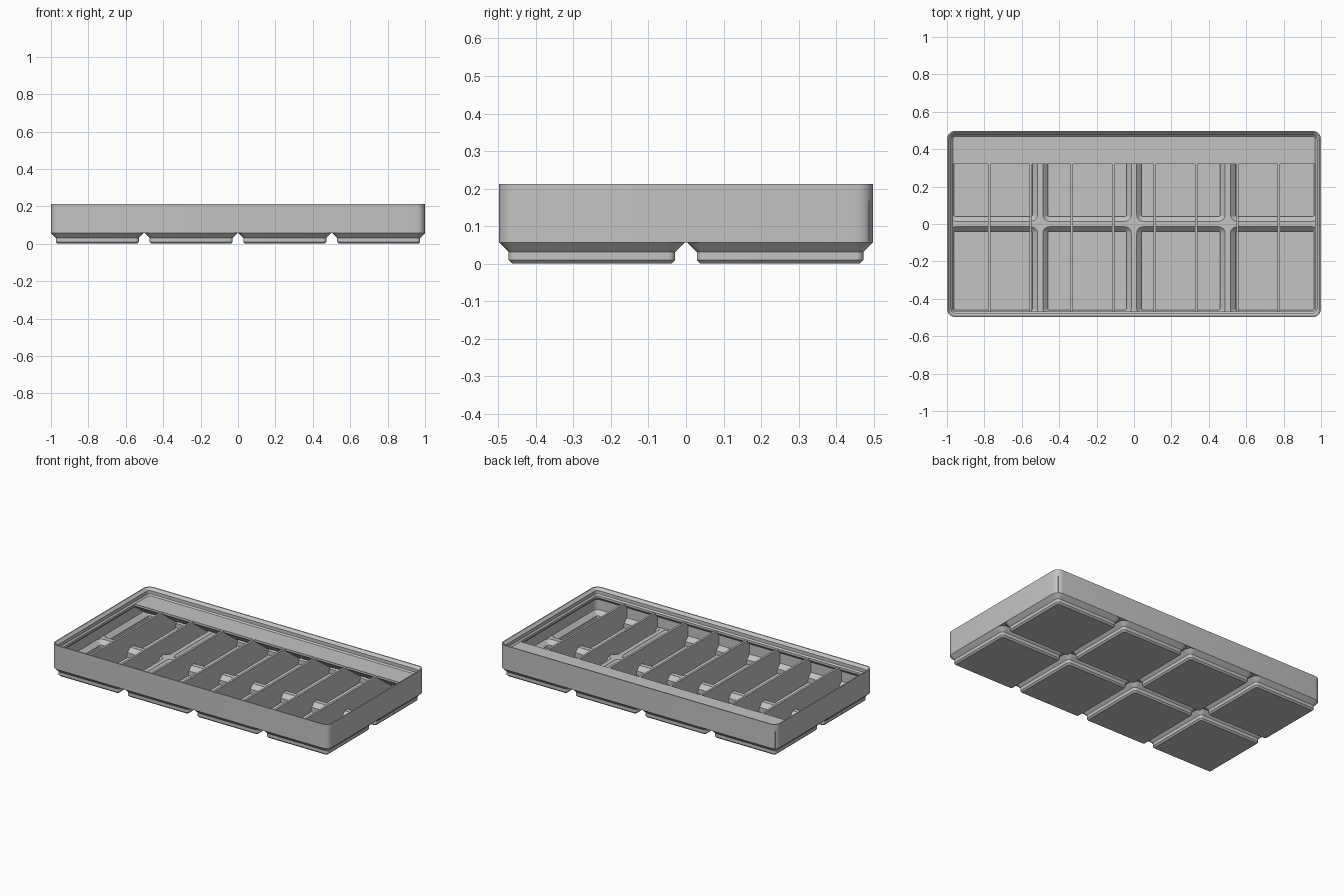
import bpy, bmesh, math

cube = bpy.data.objects.get("Cube")
if cube:
    bpy.data.objects.remove(cube, do_unlink=True)

MM = 2 / 167.5                      # millimetres to model units
PITCH = 42 * MM                     # grid cell size
HALF_X, HALF_Y = 1.0, 41.75 * MM    # outer half sizes
RADIUS = 3.75 * MM                  # outer corner radius
BASE_Z, SHELF_Z, TOP_Z = 4.75 * MM, 14 * MM, 17.8 * MM
CELLS = [((i - 1.5) * PITCH, (j - 0.5) * PITCH) for i in range(4) for j in range(2)]

grey = bpy.data.materials.new("plain grey")
grey.use_nodes = True
grey.diffuse_color = (0.55, 0.55, 0.55, 1)
bsdf = grey.node_tree.nodes["Principled BSDF"]
bsdf.inputs["Base Color"].default_value = grey.diffuse_color
bsdf.inputs["Roughness"].default_value = 0.6


def rounded_loop(hx, hy, r, steps=6):
    """Points of a rounded rectangle, anticlockwise."""
    pts = []
    for k, (sx, sy) in enumerate([(1, 1), (-1, 1), (-1, -1), (1, -1)]):
        for s in range(steps + 1):
            a = math.pi / 2 * (k + s / steps)
            pts.append((sx * (hx - r) + r * math.cos(a), sy * (hy - r) + r * math.sin(a)))
    return pts


def loft(bm, centre, hx, hy, radius, profile):
    """Closed solid from (inset, z) steps of a rounded rectangle."""
    rings = []
    for inset, z in profile:
        loop = rounded_loop(hx - inset, hy - inset, max(radius - inset, 0.004))
        rings.append([bm.verts.new((centre[0] + x, centre[1] + y, z)) for x, y in loop])
    n = len(rings[0])
    for a, b in zip(rings, rings[1:]):
        for i in range(n):
            bm.faces.new((a[i], a[(i + 1) % n], b[(i + 1) % n], b[i]))
    bm.faces.new(rings[0][::-1])
    bm.faces.new(rings[-1])


def extrude_x(bm, outline, x0, x1):
    """Closed solid from a (y, z) outline run along x."""
    a = [bm.verts.new((x0, y, z)) for y, z in outline]
    b = [bm.verts.new((x1, y, z)) for y, z in outline]
    n = len(a)
    for i in range(n):
        bm.faces.new((a[i], a[(i + 1) % n], b[(i + 1) % n], b[i]))
    bm.faces.new(a[::-1])
    bm.faces.new(b)


def make(name, bm):
    bmesh.ops.recalc_face_normals(bm, faces=bm.faces)
    mesh = bpy.data.meshes.new(name)
    bm.to_mesh(mesh)
    bm.free()
    mesh.materials.append(grey)
    obj = bpy.data.objects.new(name, mesh)
    bpy.context.collection.objects.link(obj)
    return obj


def activate(obj):
    bpy.ops.object.select_all(action='DESELECT')
    obj.select_set(True)
    bpy.context.view_layer.objects.active = obj


def cut(obj, cutter):
    mod = obj.modifiers.new("cut", 'BOOLEAN')
    mod.operation, mod.solver, mod.object = 'DIFFERENCE', 'EXACT', cutter
    activate(obj)
    bpy.ops.object.modifier_apply(modifier=mod.name)


# Outer wall block
bm = bmesh.new()
loft(bm, (0, 0), HALF_X, HALF_Y, RADIUS, [(0, BASE_Z), (0, TOP_Z)])
body = make("tray_body", bm)

# Stepped feet, one per grid cell
bm = bmesh.new()
foot_profile = [(2.95, 0), (2.15, 0.8), (2.15, 2.6), (0, 4.75)]
for c in CELLS:
    loft(bm, c, 20.75 * MM, 20.75 * MM, RADIUS, [(i * MM, z * MM) for i, z in foot_profile])
feet = make("base_feet", bm)

# Main cavity with the stacking lip
bm = bmesh.new()
lip_profile = [(0.95, 5.7), (0.95, 11.15), (2.6, 12.8), (2.6, 14), (1.9, 14.7),
               (1.9, 16.5), (0.4, 18)]
loft(bm, (0, 0), HALF_X, HALF_Y, RADIUS, [(i * MM, z * MM) for i, z in lip_profile])
cavity = make("cavity_cutter", bm)

# Sunken floor pockets inside the feet
bm = bmesh.new()
pocket_profile = [(0.041, 0.012), (0.041, 0.041), (0.0145, 0.0675), (0.0145, 0.08)]
for c in CELLS:
    loft(bm, c, PITCH / 2, PITCH / 2, 0.049, pocket_profile)
pockets = make("pocket_cutter", bm)

cut(body, cavity)
cut(body, pockets)
cut(feet, pockets)
for helper in (cavity, pockets):
    bpy.data.objects.remove(helper, do_unlink=True)

# Dividers shaped to the floor, making nine compartments
side = [(0.012, 0.062), (0.046, 0.03), (0.046, 0.008), (0.455, 0.008),
        (0.455, 0.03), (0.488, 0.062), (0.488, SHELF_Z - 0.0006)]
outline = side + [(-y, z) for y, z in reversed(side)]
bm = bmesh.new()
for i in range(8):
    x = (i - 3.5) * 0.2213
    extrude_x(bm, outline, x - 0.0065, x + 0.0065)
dividers = make("dividers", bm)

# Label shelf along the back, with a sloping underside
bm = bmesh.new()
extrude_x(bm, [(0.32, SHELF_Z), (0.488, SHELF_Z), (0.488, 0.06), (0.448, 0.06),
               (0.32, SHELF_Z - 0.014)], -0.985, 0.985)
shelf = make("label_shelf", bm)

for obj in (body, feet, dividers, shelf):
    activate(obj)
    bpy.ops.object.shade_smooth_by_angle(angle=math.radians(30))
